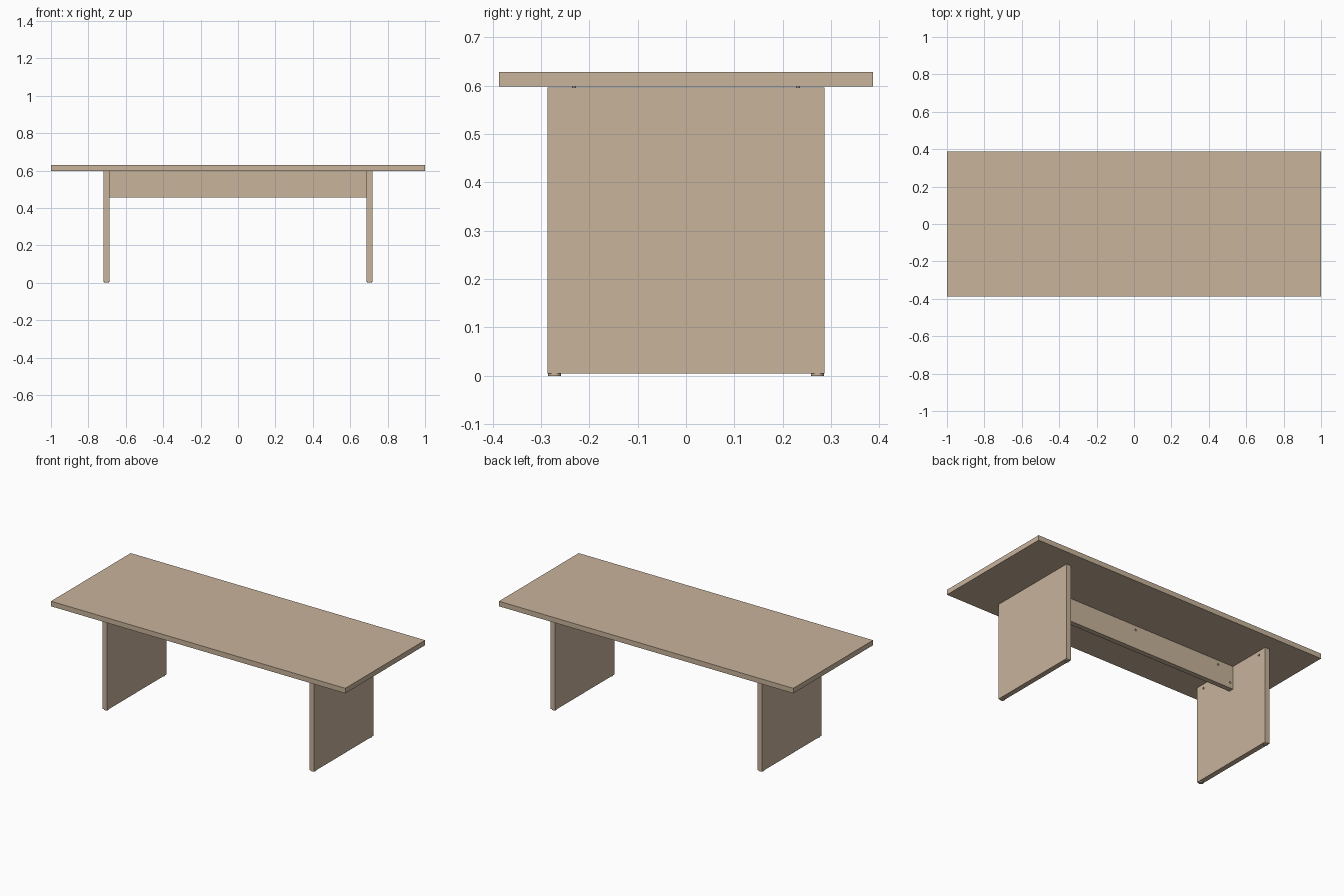
import bpy
from math import pi
from mathutils import Matrix, Vector

cube = bpy.data.objects.get("Cube")
if cube:
    bpy.data.objects.remove(cube, do_unlink=True)

wood = bpy.data.materials.new("light_oak")
wood.use_nodes = True
oak = (0.578, 0.451, 0.328, 1)
wood.diffuse_color = oak
wood.node_tree.nodes["Principled BSDF"].inputs["Base Color"].default_value = oak

# Shared dimensions
TOP_Z, TOP_UNDER, FRAME_TOP = 0.629, 0.598, 0.5965
FOOT_H, PANEL = 0.005, 0.031
LEG_IN, LEG_HALF_Y = 0.688, 0.287
LEG_X = LEG_IN + PANEL / 2


def box(name, low, high):
    """Board spanning two opposite corners."""
    low, high = Vector(low), Vector(high)
    bpy.ops.mesh.primitive_cube_add(size=1)
    ob = bpy.context.object
    ob.name = name
    ob.data.transform(Matrix.Translation((low + high) / 2)
                      @ Matrix.Diagonal((high - low).to_4d()))
    ob.data.materials.append(wood)
    return ob


def cylinder(name, centre, radius, depth, rotation=(0, 0, 0)):
    bpy.ops.mesh.primitive_cylinder_add(vertices=20, radius=radius, depth=depth,
                                        location=centre, rotation=rotation)
    ob = bpy.context.object
    ob.name = name
    ob.data.materials.append(wood)
    bpy.ops.object.shade_smooth_by_angle()
    return ob


def drill(board, centre, rotation):
    """Cut a shallow fitting hole into a board."""
    cutter = cylinder("hole_cutter", centre, 0.006, 0.03, rotation)
    cutter.hide_render = True
    mod = board.modifiers.new("hole", "BOOLEAN")
    mod.operation = "DIFFERENCE"
    mod.solver = "EXACT"
    mod.object = cutter
    bpy.context.view_layer.objects.active = board
    bpy.ops.object.modifier_apply(modifier=mod.name)
    bpy.data.objects.remove(cutter, do_unlink=True)


# Tabletop
box("tabletop", (-1, -0.387, TOP_UNDER), (1, 0.387, TOP_Z))

# Central stretcher with fitting holes on its back face
half = PANEL / 2
stretcher = box("stretcher", (-LEG_IN, -half, 0.455), (LEG_IN, half, FRAME_TOP))
for x, z in ((0, 0.57), (0.584, 0.57), (-0.584, 0.57), (0.668, 0.49), (-0.668, 0.49)):
    drill(stretcher, (x, half, z), (pi / 2, 0, 0))

# Panel legs, with holes on the inner faces, dowels above and glides below
for side, s in (("left", 1), ("right", -1)):
    xs = sorted((s * LEG_IN, s * (LEG_IN + PANEL)))
    leg = box(f"{side}_leg_panel", (xs[0], -LEG_HALF_Y, FOOT_H),
              (xs[1], LEG_HALF_Y, FRAME_TOP))
    for end, e in (("back", 1), ("front", -1)):
        drill(leg, (s * LEG_IN, e * 0.234, 0.571), (0, pi / 2, 0))
        cylinder(f"{side}_{end}_dowel", (s * LEG_X, e * 0.232, (FRAME_TOP + TOP_UNDER) / 2),
                 0.004, TOP_UNDER - FRAME_TOP)
        cylinder(f"{side}_{end}_foot", (s * LEG_X, e * 0.272, FOOT_H / 2), 0.0135, FOOT_H)
